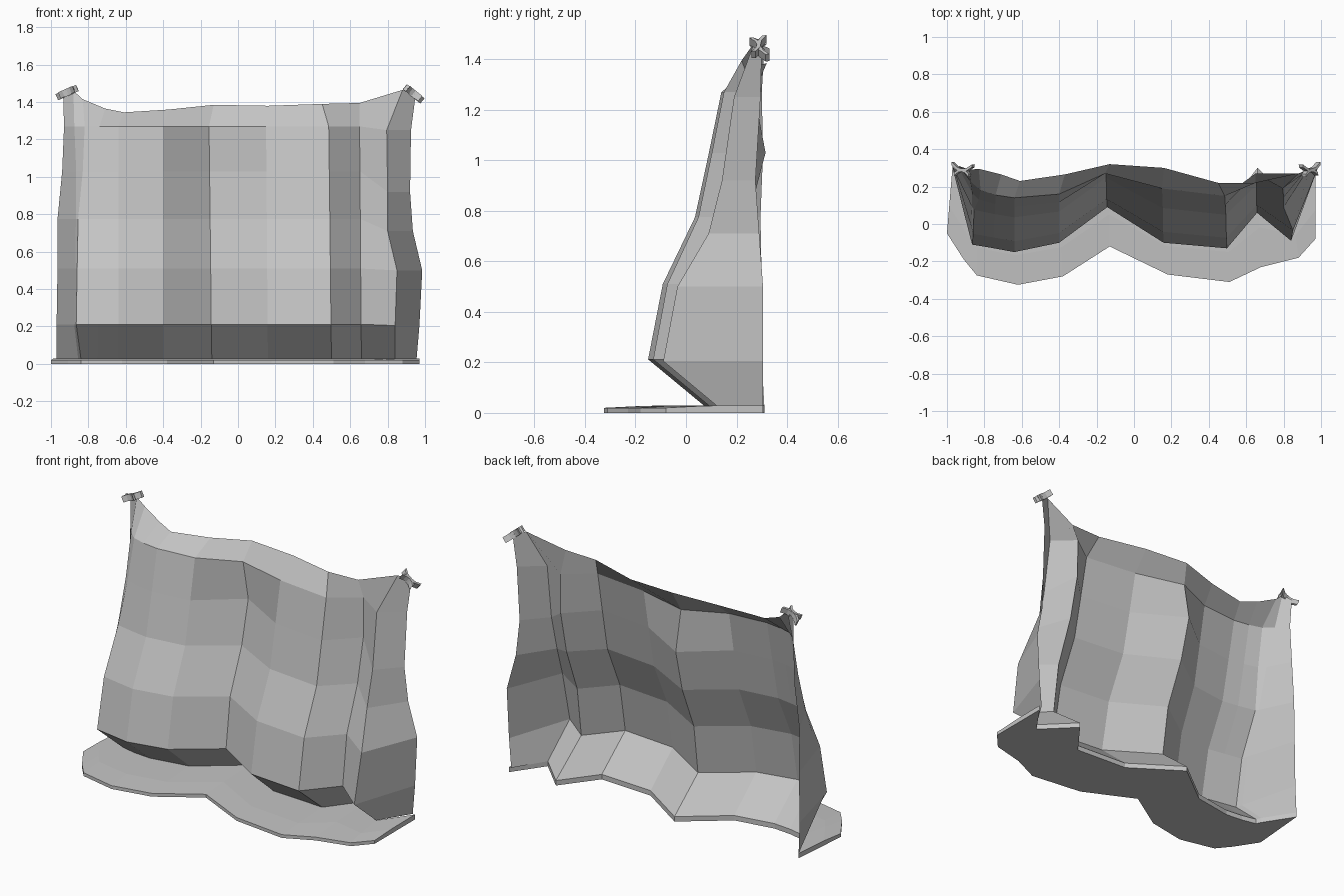
import bpy, bmesh, math
from mathutils import Vector, Matrix

if "Cube" in bpy.data.objects:
    bpy.data.objects.remove(bpy.data.objects["Cube"])

cloth = bpy.data.materials.new("plain grey")
cloth.diffuse_color = (0.55, 0.55, 0.55, 1)
cloth.use_nodes = True
cloth.node_tree.nodes["Principled BSDF"].inputs["Base Color"].default_value = cloth.diffuse_color


def make(name, verts, faces, recalc=False):
    mesh = bpy.data.meshes.new(name)
    mesh.from_pydata(verts, [], faces)
    if recalc:
        bm = bmesh.new()
        bm.from_mesh(mesh)
        bmesh.ops.recalc_face_normals(bm, faces=bm.faces)
        bm.to_mesh(mesh)
        bm.free()
    mesh.materials.append(cloth)
    ob = bpy.data.objects.new(name, mesh)
    bpy.context.collection.objects.link(ob)
    return ob


def grid_faces(cols, rows):
    return [(c * rows + r, (c + 1) * rows + r, (c + 1) * rows + r + 1, c * rows + r + 1)
            for c in range(cols - 1) for r in range(rows - 1)]


# Hanging sheet: each column has its own depth curve over shared row heights
ROW_Z = [0.03, 0.212, 0.51, 0.775, 1.03, 1.27]
RIGHT_Z = [0.03, 0.205, 0.50, 0.71, 0.92, 1.25]
DEPTH = [0.0, 0.2, 0.64, 0.83, 1.0]          # share of the lean from belly to top fold
VALLEY = [0.0, 0.24, 0.88, 1.25, 1.0]        # back folds bulge out below the top

# bottom x, bottom y, belly y, upper y, upper x, lean curve, top point
FOLDS = [
    (-0.75, 0.08, -0.13, 0.155, -0.74, DEPTH, (-0.71, 0.265, 1.365)),
    (-0.64, 0.07, -0.15, 0.14, -0.64, DEPTH, (-0.61, 0.23, 1.345)),
    (-0.40, 0.11, -0.10, 0.16, -0.40, DEPTH, (-0.37, 0.265, 1.36)),
    (-0.14, 0.31, 0.09, 0.27, -0.155, VALLEY, (-0.13, 0.32, 1.385)),
    (0.16, 0.11, -0.10, 0.19, 0.15, DEPTH, (0.16, 0.30, 1.38)),
    (0.50, 0.09, -0.13, 0.15, 0.485, DEPTH, (0.45, 0.22, 1.39)),
    (0.66, 0.30, 0.06, 0.27, 0.65, [0, 0.2, 0.7, 0.98, 1], (0.65, 0.22, 1.395)),
]


def column(xs, y_bottom, y_belly, y_upper, lean, top, zs=ROW_Z):
    ys = [y_bottom] + [y_belly + f * (y_upper - y_belly) for f in lean]
    return list(zip(xs, ys, zs)) + [top]


columns = [
    # left wing edge, soft crease that fans out near the top, and left front fold
    list(zip([-0.97, -0.97, -0.965, -0.965, -0.94, -0.93],
             [0.31, 0.30, 0.30, 0.295, 0.305, 0.30], ROW_Z)) + [(-0.935, 0.31, 1.44)],
    list(zip([-0.855, -0.876, -0.87, -0.867, -0.865, -0.875],
             [0.13, -0.07, -0.014, 0.093, 0.165, 0.228], ROW_Z)) + [(-0.88, 0.29, 1.46)],
    column([-0.84, -0.865, -0.86, -0.855, -0.83, -0.82], 0.10, -0.11, 0.18, DEPTH,
           (-0.83, 0.295, 1.415)),
]
for xb, yb, y0, y1, xu, lean, top in FOLDS:
    columns.append(column([xb + (xu - xb) * r / 5 for r in range(6)], yb, y0, y1, lean, top))
columns += [
    # right front fold and right wing edge
    column([0.84, 0.84, 0.85, 0.80, 0.80, 0.795], 0.12, -0.09, 0.19, DEPTH,
           (0.88, 0.27, 1.465), RIGHT_Z),
    list(zip([0.955, 0.97, 0.985, 0.935, 0.92, 0.925],
             [0.305, 0.305, 0.305, 0.29, 0.275, 0.295], RIGHT_Z)) + [(0.95, 0.30, 1.44)],
]
make("hanging_sheet", [p for col in columns for p in col], grid_faces(len(columns), 7))

# Floor hem: slab between the sheet's lower edge and a wavy outer line
OUTER = [(-1.0, -0.05), (-0.91, -0.19), (-0.84, -0.275), (-0.73, -0.30), (-0.62, -0.325),
         (-0.38, -0.28), (-0.13, -0.12), (0.18, -0.27), (0.51, -0.31), (0.68, -0.23),
         (0.88, -0.18), (0.97, -0.08)]
verts = []
for (ox, oy), col in zip(OUTER, columns):
    ix, iy, iz = col[0]
    if ix > 0.9:
        ix = 0.97
    mx, my = ox * 0.6 + ix * 0.4, oy * 0.6 + iy * 0.4
    verts += [(ox, oy, 0.02), (mx, my, 0.028), (ix, iy, iz),
              (ix, iy, 0.0), (ox, oy, 0.0)]
n = len(OUTER)
faces = [(c * 5 + k, c * 5 + 5 + k, c * 5 + 5 + (k + 1) % 5, c * 5 + (k + 1) % 5)
         for c in range(n - 1) for k in range(5)]
faces += [tuple(range(5)), tuple(range(n * 5 - 5, n * 5))]
make("floor_hem", verts, faces, True)


# Corner ties: two bent straps back to back around each top corner
def strap(name, centre, tilt, width, sag, turn):
    rot = Matrix.Rotation(tilt, 3, 'Y') @ Matrix.Rotation(turn, 3, 'Z')
    pts, t, h = [], 0.008, 0.018
    for i in range(5):
        u = i / 2 - 1
        y = sag * (u * u - 0.5)
        for dy, dz in ((-t, -h), (t, -h), (t, h), (-t, h)):
            pts.append(tuple(Vector(centre) + rot @ Vector((u * width, y + dy, dz))))
    fs = [(c * 4 + k, c * 4 + 4 + k, c * 4 + 4 + (k + 1) % 4, c * 4 + (k + 1) % 4)
          for c in range(4) for k in range(4)]
    make(name, pts, fs + [(0, 1, 2, 3), (16, 17, 18, 19)], True)


for side, x, tilt, z, turn in (("left", -0.915, -0.42, 1.45, -0.1),
                               ("right", 0.94, 0.68, 1.443, 0.1)):
    strap(side + "_tie_back", (x, 0.302, z), tilt, 0.06, 0.03, turn)
    strap(side + "_tie_front", (x, 0.276, z + 0.003), tilt, 0.042, -0.025, turn)
